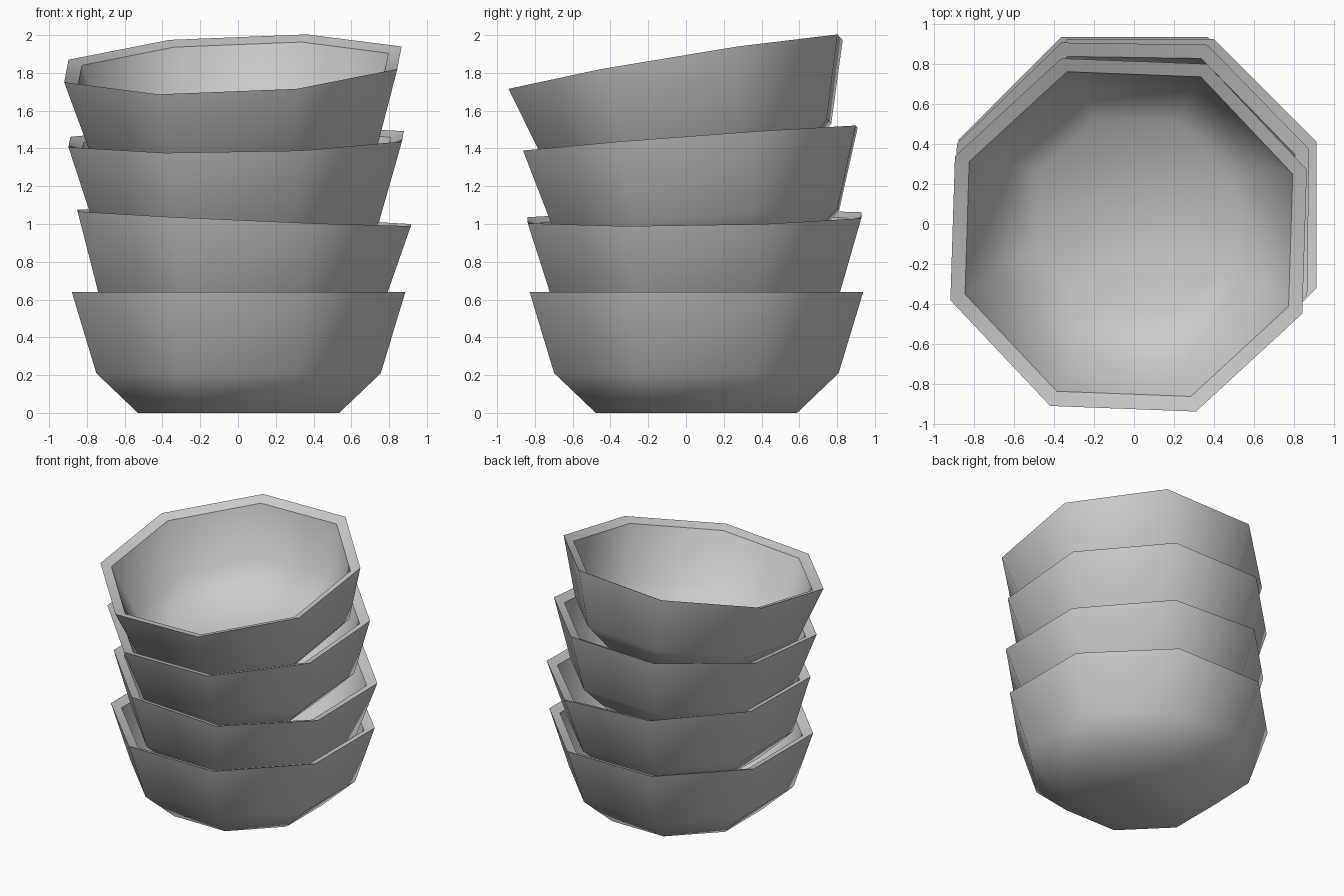
import bpy, bmesh, math
from mathutils import Matrix, Vector

if "Cube" in bpy.data.objects:
    bpy.data.objects.remove(bpy.data.objects["Cube"])

SIDES = 8
# Closed profile: (apothem, height) from outer base, over the rim, to inner floor
PROFILE = [(0.533, 0.0), (0.753, 0.21), (0.883, 0.64),
           (0.812, 0.612), (0.69, 0.235), (0.49, 0.07)]
RIM_RINGS = (2, 3)
RIM_HEIGHT = 0.64


def make_bowl(name, rim_centre, slope, turn):
    """Eight-sided bowl whose rim plane has the given x and y slopes."""
    bm = bmesh.new()
    rings = []
    for apothem, z in PROFILE:
        r = apothem / math.cos(math.pi / SIDES)
        rings.append([bm.verts.new((r * math.cos(a), r * math.sin(a), z))
                      for a in (2 * math.pi * (i + 0.5) / SIDES for i in range(SIDES))])
    for low, high in zip(rings, rings[1:]):
        for i in range(SIDES):
            j = (i + 1) % SIDES
            bm.faces.new((low[i], low[j], high[j], high[i]))
    bm.faces.new(rings[0][::-1])
    bm.faces.new(rings[-1])
    bmesh.ops.recalc_face_normals(bm, faces=bm.faces)
    # Smooth walls with a crisp rim
    for f in bm.faces:
        f.smooth = True
    for k in RIM_RINGS:
        for i in range(SIDES):
            bm.edges.get((rings[k][i], rings[k][(i + 1) % SIDES])).smooth = False
    mesh = bpy.data.meshes.new(name)
    bm.to_mesh(mesh)
    bm.free()
    bowl = bpy.data.objects.new(name, mesh)
    bpy.context.collection.objects.link(bowl)
    # Tilt and turn about the rim centre
    normal = Vector((-slope[0], -slope[1], 1)).normalized()
    tilt = Vector((0, 0, 1)).rotation_difference(normal).to_matrix().to_4x4()
    bowl.matrix_world = (Matrix.Translation(rim_centre) @ tilt
                         @ Matrix.Rotation(math.radians(turn), 4, 'Z')
                         @ Matrix.Translation((0, 0, -RIM_HEIGHT)))


# Stack, from the bottom up
make_bowl("bowl_bottom", (0.003, 0.055, 0.64), (0, 0), 0)
make_bowl("bowl_second", (0.033, 0.045, 1.033), (-0.044, 0.015), 0)
make_bowl("bowl_third", (-0.01, 0.023, 1.449), (0.018, 0.075), -0.8)
make_bowl("bowl_top", (-0.027, -0.055, 1.845), (0.046, 0.164), -2)
